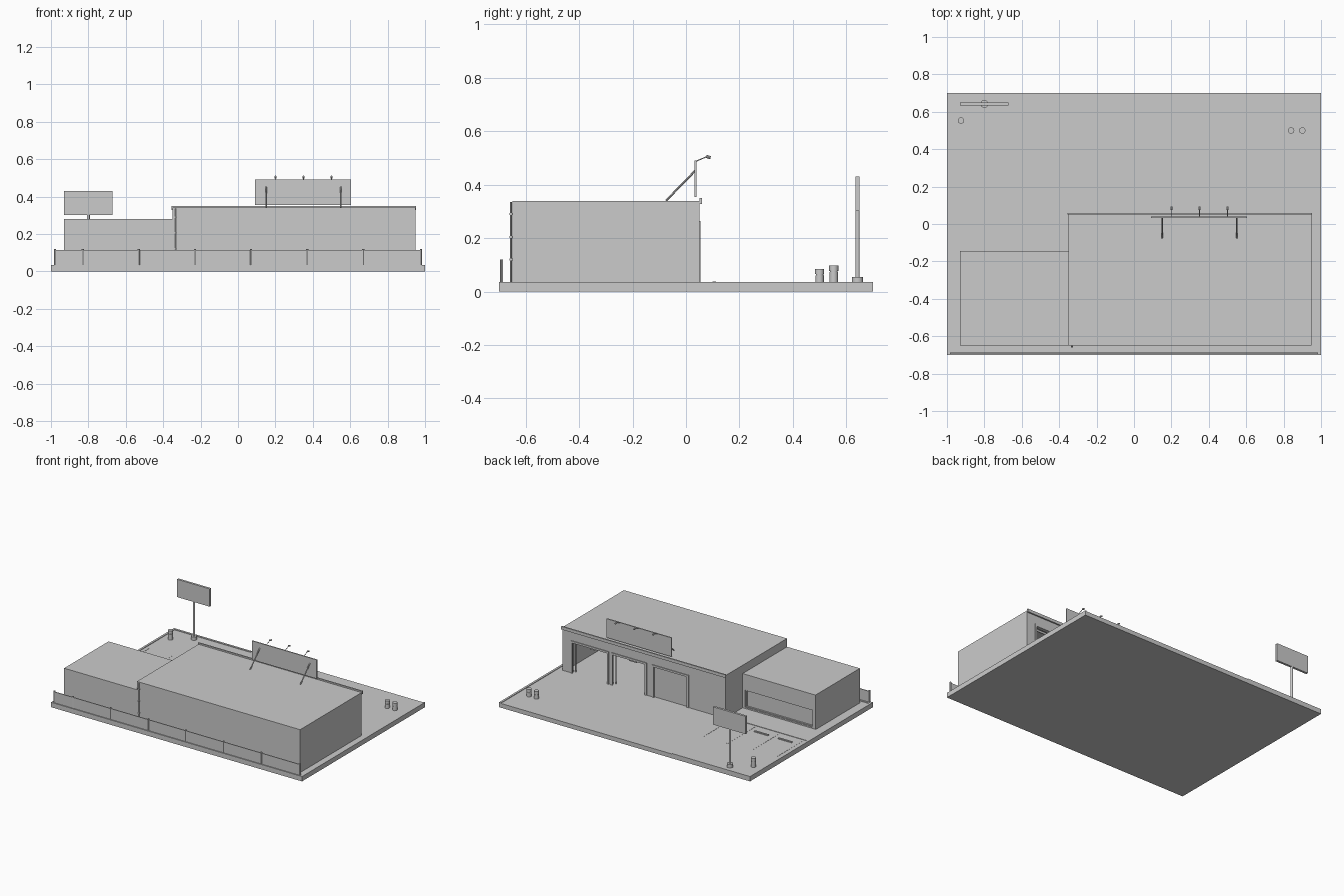
import bpy, math
from mathutils import Vector

if "Cube" in bpy.data.objects:
    bpy.data.objects.remove(bpy.data.objects["Cube"])

grey = bpy.data.materials.new("light grey")
grey.diffuse_color = (0.6, 0.6, 0.6, 1)
grey.use_nodes = True
grey.node_tree.nodes["Principled BSDF"].inputs["Base Color"].default_value = grey.diffuse_color


def finish(o, name):
    o.name = name
    o.data.materials.append(grey)
    return o


def box(name, x0, x1, y0, y1, z0, z1):
    bpy.ops.mesh.primitive_cube_add(size=1, location=((x0 + x1) / 2, (y0 + y1) / 2, (z0 + z1) / 2))
    o = bpy.context.object
    o.scale = (x1 - x0, y1 - y0, z1 - z0)
    bpy.ops.object.transform_apply(location=False, rotation=False, scale=True)
    return finish(o, name)


def rod(name, a, b, r, sides=12):
    a, b = Vector(a), Vector(b)
    bpy.ops.mesh.primitive_cylinder_add(vertices=sides, radius=r, depth=(b - a).length, location=(a + b) / 2)
    o = bpy.context.object
    o.rotation_mode = 'QUATERNION'
    o.rotation_quaternion = (b - a).to_track_quat('Z', 'Y')
    bpy.ops.object.shade_smooth_by_angle(angle=math.radians(40))
    return finish(o, name)


def frame(name, x0, x1, z0, z1, y0, y1, w, sill=False):
    box(name + "_left", x0, x0 + w, y0, y1, z0, z1)
    box(name + "_right", x1 - w, x1, y0, y1, z0, z1)
    box(name + "_head", x0 + w, x1 - w, y0, y1, z1 - w, z1)
    if sill:
        box(name + "_sill", x0 + w, x1 - w, y0, y1, z0, z0 + w)


G = 0.031  # ground level

# Lot with kerbs along its edges
box("ground_slab", -1, 1, -0.7, 0.7, 0, G)
for s in (-1, 1):
    box("side_kerb", min(s, s * 0.985), max(s, s * 0.985), -0.7, 0.7, G, 0.035)
box("road_kerb", -0.985, -0.38, 0.685, 0.7, G, 0.035)
box("wall_kerb", -0.985, 0.985, -0.7, -0.675, G, 0.035)
box("sidewalk", -0.985, -0.35, -0.145, 0.03, G, 0.034)

# Parking stripes and wheel stops
for i in range(4):
    x = -0.96 + i * 0.19
    box("parking_stripe", x - 0.004, x + 0.004, 0.05, 0.36, G, G + 0.001)
    if i < 3:
        box("wheel_stop", x + 0.04, x + 0.15, 0.10, 0.112, G, G + 0.007)

# Garage hall: hollow shell with three bays in the rear wall
T, TOP = 0.02, 0.34
box("hall_long_wall", -0.35, 0.95, -0.65, -0.65 + T, G, TOP - T)
box("hall_side_wall", -0.35, -0.35 + T, -0.65 + T, 0.05, G, TOP - T)
box("hall_side_wall", 0.95 - T, 0.95, -0.65 + T, 0.05, G, TOP - T)
box("hall_roof", -0.35, 0.95, -0.65, 0.05, TOP - T, TOP)
bays = [(-0.05, 0.225), (0.285, 0.555), (0.585, 0.875)]
DOOR_TOP = 0.25
edges = [-0.35 + T] + [v for b in bays for v in b] + [0.95 - T]
for x0, x1 in zip(edges[::2], edges[1::2]):
    box("bay_pier", x0, x1, 0.05 - T, 0.05, G, DOOR_TOP)
box("bay_lintel", -0.35 + T, 0.95 - T, 0.05 - T, 0.05, DOOR_TOP, TOP - T)
box("roof_fascia", -0.355, 0.952, 0.05, 0.06, 0.328, 0.35)
for i, (x0, x1) in enumerate(bays):
    frame("bay_frame", x0 - 0.008, x1 + 0.008, G, DOOR_TOP + 0.014, 0.044, 0.055, 0.014)
    if i == 0:
        box("closed_door", x0, x1, 0.032, 0.042, G, DOOR_TOP)
    else:
        # Raised door with its tracks and motor
        box("raised_door", x0 + 0.01, x1 - 0.01, -0.21, 0.01, 0.25, 0.256)
        for x in (x0 + 0.012, x1 - 0.012):
            rod("door_track", (x, 0.022, G), (x, 0.022, 0.25), 0.004, 8)
        rod("door_roller", (x0 + 0.01, 0.02, 0.245), (x1 - 0.01, 0.02, 0.245), 0.008)
        m = (x0 + x1) / 2
        box("door_motor", m - 0.03, m + 0.03, -0.03, 0.005, 0.215, 0.24)

# Office wing with a wide recessed window
box("office_body", -0.93, -0.35, -0.65, -0.16, G, 0.28)
frame("office_front", -0.93, -0.35, G, 0.28, -0.16, -0.145, 0.02)
box("office_front_upper", -0.91, -0.37, -0.16, -0.145, 0.168, 0.26)
box("office_front_base", -0.91, -0.37, -0.16, -0.145, G, 0.043)
frame("window_frame", -0.91, -0.37, 0.043, 0.168, -0.16, -0.149, 0.006, True)

# Drainpipe with brackets
rod("drainpipe", (-0.332, -0.655, G), (-0.332, -0.655, 0.335), 0.004, 8)
for z in (0.12, 0.205, 0.29):
    box("pipe_bracket", -0.338, -0.326, -0.66, -0.65, z - 0.004, z + 0.004)

# Boundary wall with posts
box("boundary_wall", -0.98, 0.98, -0.693, -0.687, G, 0.113)
for i in range(8):
    x = -0.978 + i * 1.956 / 7 if i in (0, 7) else -0.83 + (i - 1) * 0.3
    rod("wall_post", (x, -0.69, G), (x, -0.69, 0.12), 0.006, 8)

# Roof billboard with struts and lamps
box("roof_billboard", 0.09, 0.605, 0.031, 0.039, 0.354, 0.49)
for x in (0.15, 0.55):
    rod("billboard_strut", (x, -0.075, 0.34), (x, 0.034, 0.452), 0.004, 8)
for x in (0.2, 0.35, 0.5):
    rod("lamp_arm", (x, 0.038, 0.488), (x, 0.08, 0.506), 0.002, 6)
    rod("lamp_head", (x, 0.076, 0.506), (x, 0.092, 0.501), 0.006, 8)

# Roadside sign
rod("sign_footing", (-0.8, 0.642, G), (-0.8, 0.642, 0.055), 0.021, 16)
rod("sign_pole", (-0.8, 0.642, 0.055), (-0.8, 0.642, 0.31), 0.008, 12)
box("sign_board", -0.93, -0.67, 0.634, 0.65, 0.302, 0.43)

# Litter bins: body, narrow waist and lid
for x, y, h in ((0.84, 0.5, 0.085), (0.9, 0.5, 0.085), (-0.925, 0.553, 0.097)):
    rod("bin_body", (x, y, G), (x, y, h - 0.024), 0.016, 20)
    rod("bin_waist", (x, y, h - 0.024), (x, y, h - 0.019), 0.014, 20)
    rod("bin_lid", (x, y, h - 0.019), (x, y, h), 0.017, 20)
